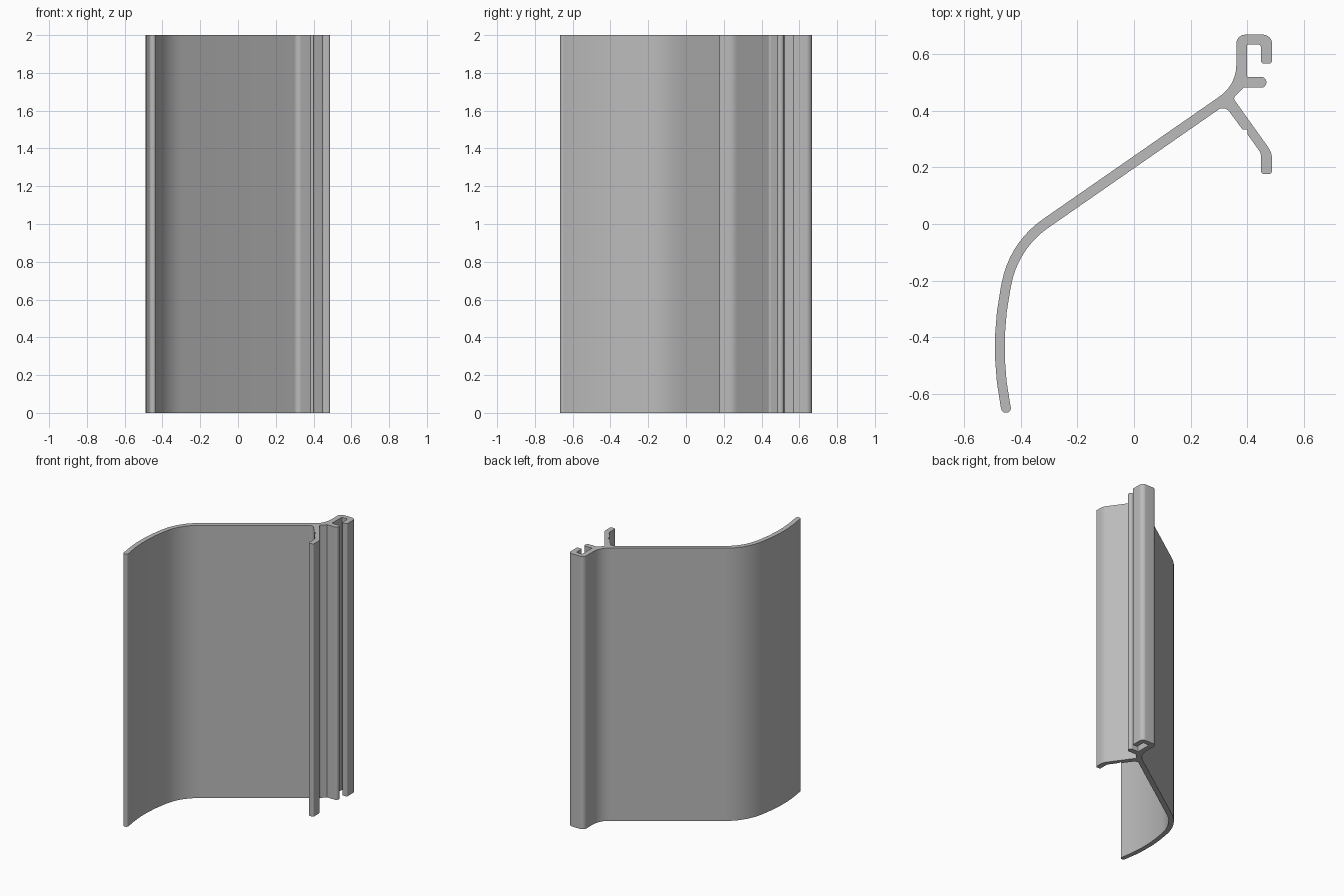
import bpy, bmesh, math
from mathutils import Vector

cube = bpy.data.objects.get("Cube")
if cube:
    bpy.data.objects.remove(cube, do_unlink=True)

HEIGHT = 2.0

# Profile corners as x, y, fillet radius
SWEPT_BLADE_OUTER = [(-.431, -.666, .016), (-.466, -.666, .016),
                     (-.512, -.433, 1.07), (-.438, -.064, .35)]
HOOK = [(.361, .491, .135), (.361, .668, .032), (.487, .668, .032),
        (.487, .566, .01), (.448, .566, .01), (.448, .633, .01),
        (.399, .633, .004), (.399, .519, .004)]
SHORT_RIB = [(.467, .519, .018), (.467, .481, .018), (.386, .481, 0)]
LOWER_ARM = [(.35, .444, .012), (.487, .252, .07), (.487, .177, .01),
             (.448, .177, .01), (.448, .25, .035), (.4, .317, 0),
             (.4, .333, 0), (.383, .333, 0)]
BLADE_INNER = [(.32, .419, .028), (-.407, -.086, .315), (-.477, -.433, 1.035)]


def fillet(prev, corner, nxt, radius):
    """Return the points of an arc that rounds one corner."""
    a, b = (prev - corner).normalized(), (nxt - corner).normalized()
    turn = math.pi - a.angle(b)
    if radius == 0 or turn < .01:
        return [corner]
    reach = radius * math.tan(turn / 2)
    centre = corner + (a + b).normalized() * radius / math.cos(turn / 2)
    start, end = corner + a * reach - centre, corner + b * reach - centre
    steps = max(3, round(math.degrees(turn) / 5))
    return [centre + (start * math.sin(turn * (1 - i / steps))
                      + end * math.sin(turn * i / steps)) / math.sin(turn)
            for i in range(steps + 1)]


def rounded_outline(corners):
    pts = [Vector((x, y)) for x, y, r in corners]
    out = []
    for i, (x, y, r) in enumerate(corners):
        out += fillet(pts[i - 1], pts[i], pts[(i + 1) % len(pts)], r)
    return out


# Extrude the whole section upward
outline = rounded_outline(SWEPT_BLADE_OUTER + HOOK + SHORT_RIB + LOWER_ARM + BLADE_INNER)
bm = bmesh.new()
base = bm.faces.new([bm.verts.new((p.x, p.y, 0)) for p in outline])
top = bmesh.ops.extrude_face_region(bm, geom=[base], use_keep_orig=True)["geom"]
bmesh.ops.translate(bm, vec=(0, 0, HEIGHT),
                    verts=[v for v in top if isinstance(v, bmesh.types.BMVert)])
bmesh.ops.remove_doubles(bm, verts=bm.verts, dist=.0002)
bmesh.ops.recalc_face_normals(bm, faces=bm.faces)
bmesh.ops.triangulate(bm, faces=[f for f in bm.faces if len(f.verts) > 4])
mesh = bpy.data.meshes.new("extruded_trim")
bm.to_mesh(mesh)
bm.free()
trim = bpy.data.objects.new("extruded_trim", mesh)
bpy.context.collection.objects.link(trim)

# Plain grey finish
grey = bpy.data.materials.new("light grey")
grey.use_nodes = True
colour = (.5, .5, .5, 1)
grey.diffuse_color = colour
grey.node_tree.nodes["Principled BSDF"].inputs["Base Color"].default_value = colour
mesh.materials.append(grey)

# Smooth curves, crisp creases
bpy.ops.object.select_all(action="DESELECT")
trim.select_set(True)
bpy.context.view_layer.objects.active = trim
bpy.ops.object.shade_smooth_by_angle(angle=math.radians(25))
